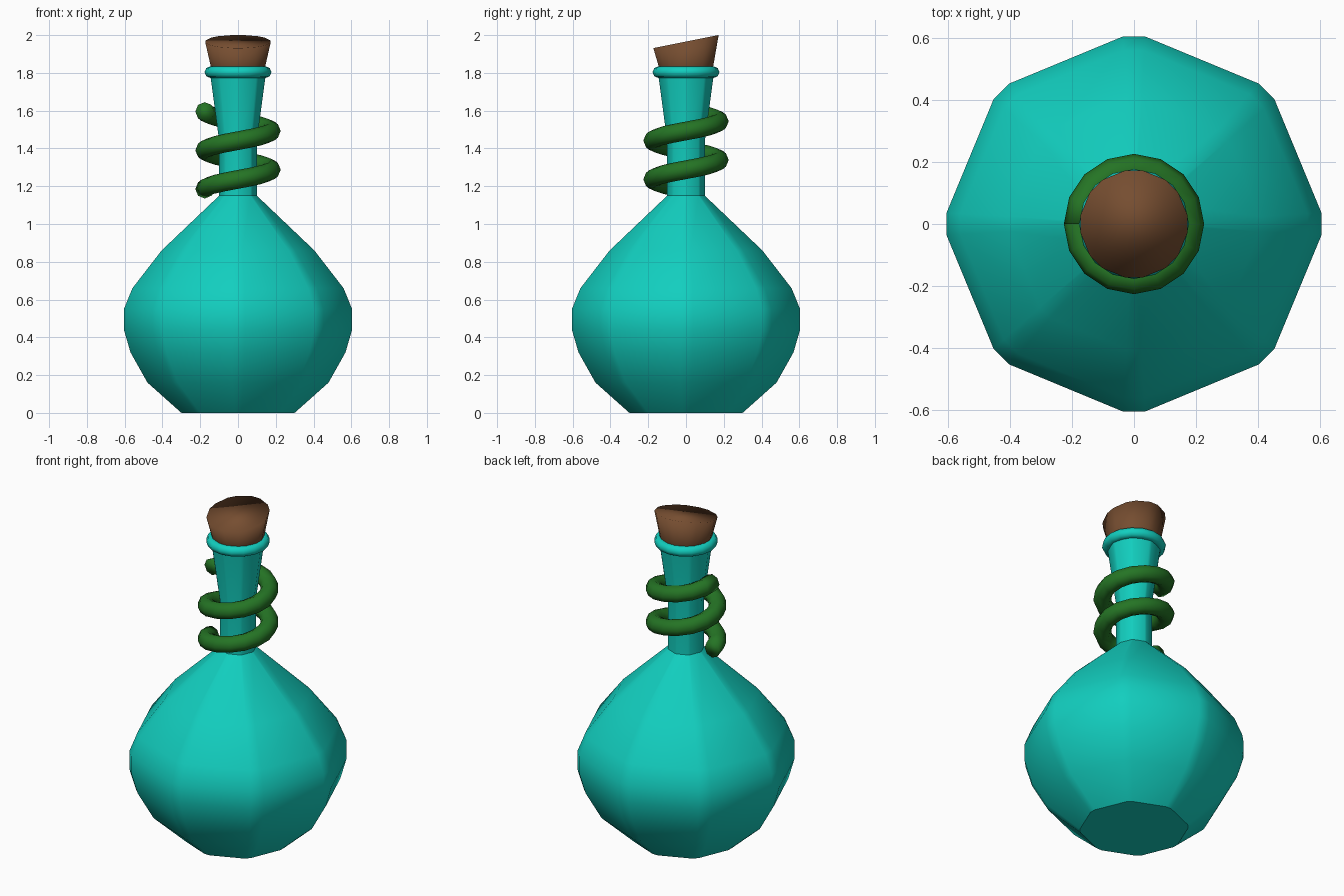
import bpy, bmesh, math
from mathutils import Vector

cube = bpy.data.objects.get("Cube")
if cube:
    bpy.data.objects.remove(cube, do_unlink=True)


def material(name, rgb):
    m = bpy.data.materials.new(name)
    m.use_nodes = True
    m.diffuse_color = (*rgb, 1)
    bsdf = m.node_tree.nodes["Principled BSDF"]
    bsdf.inputs["Base Color"].default_value = (*rgb, 1)
    bsdf.inputs["Roughness"].default_value = 0.6
    return m


teal = material("teal_glass", (0.006, 0.62, 0.52))
green = material("vine_green", (0.018, 0.175, 0.018))
brown = material("cork_brown", (0.18, 0.075, 0.03))


def loft(name, rings, mat, smooth_angle, closed=False):
    """Skin a list of equal-length point rings; cap the ends unless closed."""
    bm = bmesh.new()
    loops = [[bm.verts.new(p) for p in ring] for ring in rings]
    n = len(loops[0])
    pairs = list(zip(loops, loops[1:]))
    if closed:
        pairs.append((loops[-1], loops[0]))
    else:
        bm.faces.new(loops[0][::-1])
        bm.faces.new(loops[-1])
    for a, b in pairs:
        for i in range(n):
            j = (i + 1) % n
            bm.faces.new((a[i], a[j], b[j], b[i]))
    bmesh.ops.recalc_face_normals(bm, faces=bm.faces)
    mesh = bpy.data.meshes.new(name)
    bm.to_mesh(mesh)
    bm.free()
    obj = bpy.data.objects.new(name, mesh)
    bpy.context.collection.objects.link(obj)
    mesh.materials.append(mat)
    bpy.ops.object.select_all(action='DESELECT')
    obj.select_set(True)
    bpy.context.view_layer.objects.active = obj
    bpy.ops.object.shade_smooth_by_angle(angle=math.radians(smooth_angle))
    return obj


def octagon(r, z, chamfer, slope=0.0):
    """Octagon with each corner cut by a small chamfer (half angle in degrees)."""
    pts = []
    for i in range(8):
        for s in (-chamfer, chamfer):
            a = math.radians(45 * i + s)
            y = r * math.sin(a)
            pts.append((r * math.cos(a), y, z + slope * y))
    return pts


def tube(path_point, count, radius, sides):
    """Circular sections standing in the radial plane around the z axis."""
    rings = []
    for k in range(count):
        a, r, z = path_point(k)
        out = Vector((math.cos(a), math.sin(a), 0))
        rings.append([out * (r + radius * math.cos(t)) + Vector((0, 0, z + radius * math.sin(t)))
                      for t in (2 * math.pi * i / sides for i in range(sides))])
    return rings


# Flask: round belly, narrow neck and flared mouth
profile = [(0.30, 0), (0.48, 0.16), (0.57, 0.32), (0.605, 0.44), (0.605, 0.55),
           (0.56, 0.66), (0.405, 0.86), (0.10, 1.15), (0.10, 1.44), (0.147, 1.79)]
loft("flask", [octagon(r, z, 3.4) for r, z in profile], teal, 40)

# Rolled lip around the mouth
loft("lip_ring", tube(lambda k: (2 * math.pi * k / 16, 0.146, 1.804), 16, 0.031, 8),
     teal, 60, closed=True)

# Cork with a slanted top
loft("cork", [octagon(0.135, 1.77, 9), octagon(0.145, 1.83, 9),
              octagon(0.175, 1.966, 9, slope=0.2)], brown, 180)

# Vine: two turns climbing the neck from the right side
steps = 32
loft("vine_coil", tube(lambda k: (math.pi + 4 * math.pi * k / steps, 0.176,
                                  1.185 + 0.41 * k / steps), steps + 1, 0.05, 8),
     green, 180)
